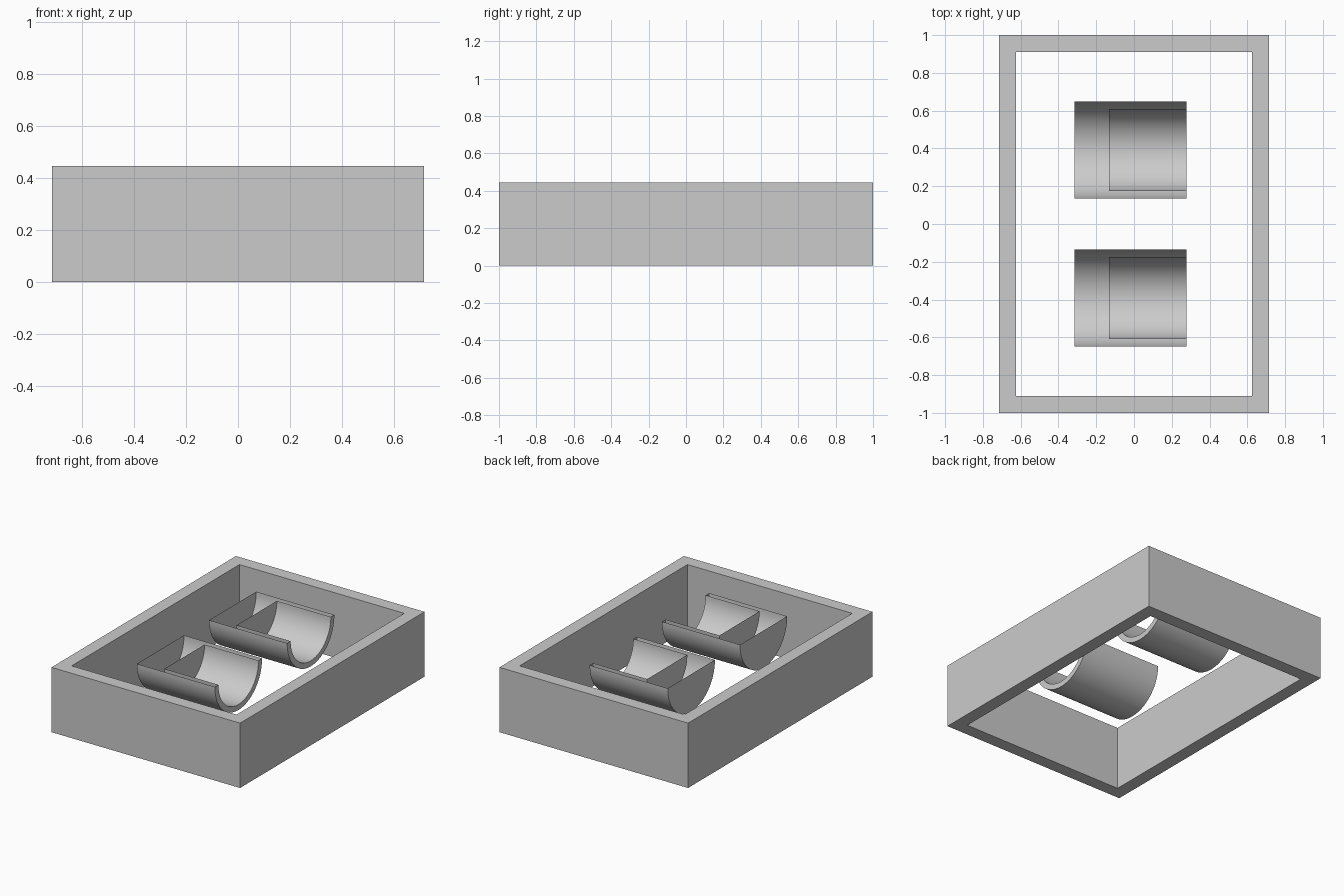
import bpy, bmesh
from math import pi, radians
from mathutils import Vector

cube = bpy.data.objects.get("Cube")
if cube:
    bpy.data.objects.remove(cube, do_unlink=True)

grey = bpy.data.materials.new("light grey")
grey.use_nodes = True
colour = (0.6, 0.6, 0.6, 1)
grey.diffuse_color = colour
grey.node_tree.nodes["Principled BSDF"].inputs["Base Color"].default_value = colour


def add_object(name, bm):
    mesh = bpy.data.meshes.new(name)
    bm.to_mesh(mesh)
    bm.free()
    mesh.materials.append(grey)
    obj = bpy.data.objects.new(name, mesh)
    bpy.context.collection.objects.link(obj)
    return obj


# Rectangular frame: an open-ended box wall
HALF_X, HALF_Y, HEIGHT, WALL = 0.716, 1.0, 0.445, 0.09


def rectangle(bm, inset, z):
    x, y = HALF_X - inset, HALF_Y - inset
    return [bm.verts.new((sx * x, sy * y, z))
            for sx, sy in ((-1, -1), (1, -1), (1, 1), (-1, 1))]


bm = bmesh.new()
loops = [rectangle(bm, 0, 0), rectangle(bm, 0, HEIGHT),
         rectangle(bm, WALL, HEIGHT), rectangle(bm, WALL, 0)]
for i in range(4):
    a, b = loops[i], loops[(i + 1) % 4]
    for j in range(4):
        k = (j + 1) % 4
        bm.faces.new((a[j], a[k], b[k], b[j]))
bmesh.ops.recalc_face_normals(bm, faces=bm.faces)
add_object("outer_frame", bm)

# Half-round cradles: a double-skinned profile turned half way about x
BACK, DIVIDER, FRONT = -0.315, -0.132, 0.278
OUTER, INNER, TOP = 0.256, 0.218, 0.442
profile = ((BACK, 0), (BACK, OUTER), (FRONT, OUTER),
           (FRONT, INNER), (DIVIDER, INNER), (DIVIDER, 0))


def cradle(name, y):
    bm = bmesh.new()
    verts = [bm.verts.new((x, r, 0)) for x, r in profile]
    edges = [bm.edges.new(pair) for pair in zip(verts, verts[1:])]
    bmesh.ops.spin(bm, geom=verts + edges, cent=(0, 0, 0), axis=(1, 0, 0),
                   angle=-pi, steps=40, use_duplicate=False)
    bmesh.ops.remove_doubles(bm, verts=bm.verts, dist=0.0001)
    bmesh.ops.recalc_face_normals(bm, faces=bm.faces)
    bm.normal_update()
    # The back end must face outwards
    back = min(bm.faces, key=lambda f: f.calc_center_median().x)
    if back.normal.x > 0:
        bmesh.ops.reverse_faces(bm, faces=bm.faces)
    # Keep the turned shape below its open top
    if sum(v.co.z for v in bm.verts) > 0:
        bmesh.ops.rotate(bm, verts=bm.verts, cent=(0, 0, 0),
                         matrix=Vector((0, 0, 1)).rotation_difference(
                             Vector((0, 0, 1))).to_matrix())
        for v in bm.verts:
            v.co.z = -v.co.z
        bmesh.ops.reverse_faces(bm, faces=bm.faces)
    obj = add_object(name, bm)
    obj.location = (0, y, TOP)
    bpy.ops.object.select_all(action="DESELECT")
    obj.select_set(True)
    bpy.context.view_layer.objects.active = obj
    bpy.ops.object.shade_smooth_by_angle(angle=radians(30))


cradle("front_cradle", -0.392)
cradle("back_cradle", 0.392)
